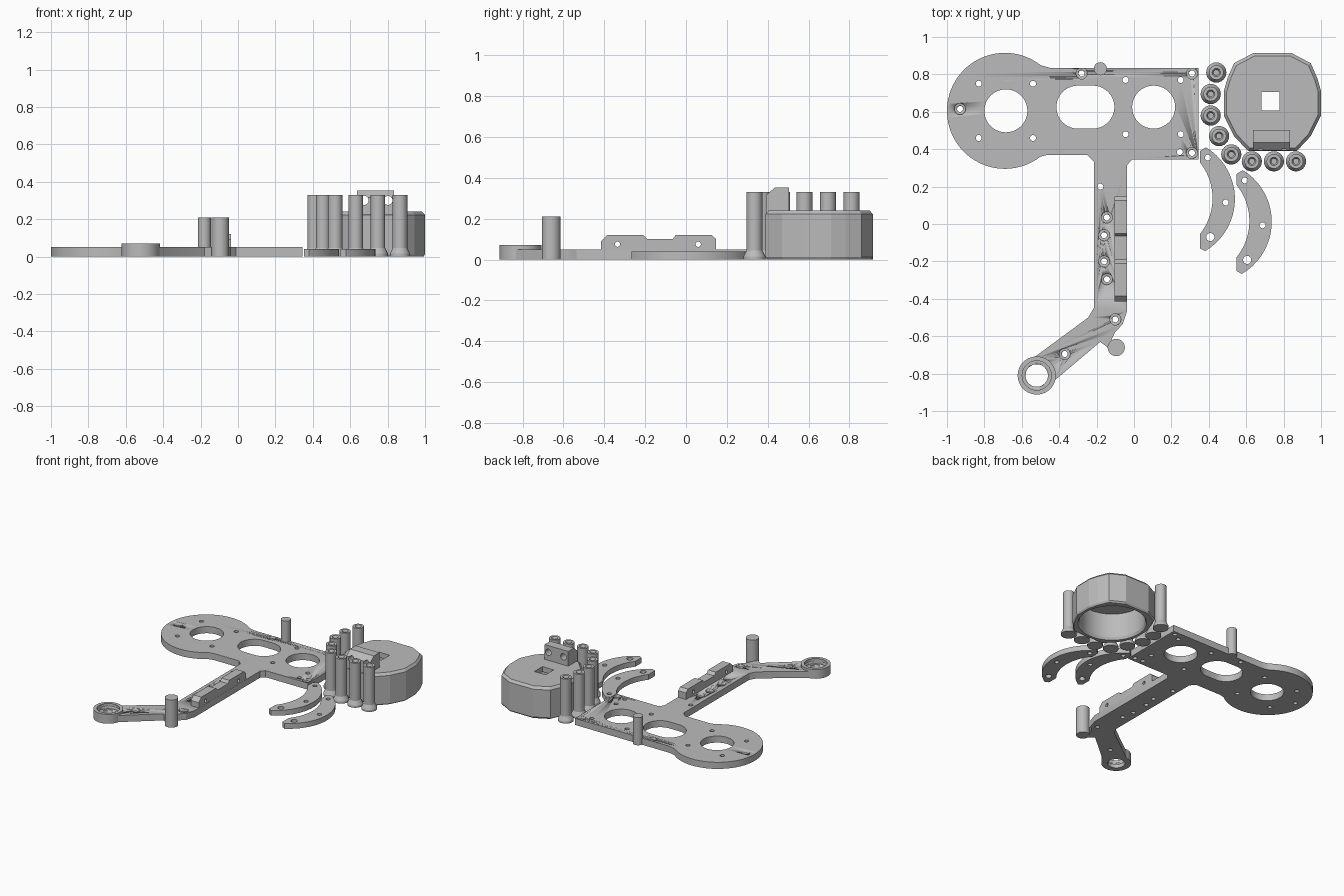
import bpy, bmesh
from math import sin, cos, pi, radians
from mathutils import Matrix, Vector

if "Cube" in bpy.data.objects:
    bpy.data.objects.remove(bpy.data.objects["Cube"])

grey = bpy.data.materials.new("plain grey")
grey.use_nodes = True
GREY = (0.5, 0.5, 0.5, 1)
grey.diffuse_color = GREY
grey.node_tree.nodes["Principled BSDF"].inputs["Base Color"].default_value = GREY

# Local profile axes (u, v, depth) mapped to (y, z, x)
SIDEWAYS = Matrix(((0, 0, 1, 0), (1, 0, 0, 0), (0, 1, 0, 0), (0, 0, 0, 1)))


def arc(c, r, a0=0, a1=360, n=32):
    """Points along an arc; a full circle leaves out the repeated end."""
    last = n if a1 - a0 == 360 else n - 1
    return [(c[0] + r * cos(radians(a0 + (a1 - a0) * i / last)),
             c[1] + r * sin(radians(a0 + (a1 - a0) * i / last))) for i in range(n)]


def bow(a, b, sag, n=20):
    """Arc from a to b, bulging by sag to the right of the direction of travel."""
    a, b = Vector(a), Vector(b)
    d = b - a
    half = d.length / 2
    r = (half * half + sag * sag) / (2 * sag)
    side = Vector((d.y, -d.x)).normalized()
    c = (a + b) / 2 + side * (sag - r)
    t0, t1 = a - c, b - c
    sweep = t0.angle_signed(t1)
    return [tuple(c + Matrix.Rotation(-sweep * i / (n - 1), 2) @ t0) for i in range(n)]


def finish(name, bm, smooth=True):
    bmesh.ops.remove_doubles(bm, verts=bm.verts, dist=0.0002)
    bmesh.ops.recalc_face_normals(bm, faces=bm.faces)
    mesh = bpy.data.meshes.new(name)
    bm.to_mesh(mesh)
    bm.free()
    mesh.materials.append(grey)
    ob = bpy.data.objects.new(name, mesh)
    bpy.context.collection.objects.link(ob)
    if smooth:
        bpy.ops.object.select_all(action="DESELECT")
        ob.select_set(True)
        bpy.context.view_layer.objects.active = ob
        bpy.ops.object.shade_smooth_by_angle(angle=radians(25))
    return ob


def prism(name, outline, z0, z1, holes=(), turn=Matrix()):
    """Flat outline with holes, extruded from z0 to z1."""
    curve = bpy.data.curves.new(name, "CURVE")
    curve.dimensions, curve.fill_mode = "2D", "BOTH"
    curve.extrude = (z1 - z0) / 2
    for pts in [outline, *holes]:
        s = curve.splines.new("POLY")
        s.points.add(len(pts) - 1)
        for p, q in zip(s.points, pts):
            p.co = (q[0], q[1], 0, 1)
        s.use_cyclic_u = True
    tmp = bpy.data.objects.new("outline", curve)
    bpy.context.collection.objects.link(tmp)
    mesh = bpy.data.meshes.new_from_object(
        tmp.evaluated_get(bpy.context.evaluated_depsgraph_get()))
    bm = bmesh.new()
    bm.from_mesh(mesh)
    bpy.data.objects.remove(tmp)
    bpy.data.meshes.remove(mesh)
    bpy.data.curves.remove(curve)
    bm.transform(turn @ Matrix.Translation((0, 0, (z0 + z1) / 2)))
    return finish(name, bm)


def loft(name, rings, turn=Matrix(), smooth=True):
    """Skin a stack of (points, z) rings and cap both ends."""
    bm = bmesh.new()
    rows = [[bm.verts.new((x, y, z)) for x, y in pts] for pts, z in rings]
    n = len(rows[0])
    for lo, hi in zip(rows, rows[1:]):
        for i in range(n):
            j = (i + 1) % n
            bm.faces.new((lo[i], lo[j], hi[j], hi[i]))
    bm.faces.new(rows[0])
    bm.faces.new(rows[-1])
    bm.transform(turn)
    return finish(name, bm, smooth)


def lathe(name, c, profile, n=32, turn=Matrix()):
    return loft(name, [(arc(c, r, n=n), z) for r, z in profile], turn)


def cut(ob, cutters):
    for c in cutters:
        m = ob.modifiers.new("cut", "BOOLEAN")
        m.object, m.operation, m.solver = c, "DIFFERENCE", "EXACT"
    mesh = bpy.data.meshes.new_from_object(
        ob.evaluated_get(bpy.context.evaluated_depsgraph_get()))
    ob.modifiers.clear()
    ob.data = mesh
    for c in cutters:
        bpy.data.objects.remove(c)


# Main plate: disc, bridge, stem and angled arm in one outline
DISC, BOSS = (-0.69, 0.605), (-0.52, -0.81)
outline = arc(DISC, 0.31, 52, 308, 56)
outline += [(-0.46, 0.37), (-0.25, 0.37), (-0.215, 0.335), (-0.215, -0.45), (-0.245, -0.5)]
outline += arc(BOSS, 0.09, 110, 335, 30)
outline += [(-0.18, -0.63), (-0.14, -0.66), (-0.1, -0.577), (-0.06, -0.535),
            (-0.037, -0.465), (-0.037, 0.315), (-0.01, 0.345), (0.345, 0.345),
            (0.345, 0.835), (-0.45, 0.835)]
slot = arc((-0.22, 0.625), 0.115, -90, 90, 20) + arc((-0.3, 0.625), 0.115, 90, 270, 20)
small = [(x, y) for x in (-0.83, -0.54) for y in (0.46, 0.75)]
small += [(x, y) for x in (-0.045, 0.25) for y in (0.48, 0.77)]
small += [(0.245, 0.385), (-0.18, 0.2)]
sunk = [(-0.93, 0.615), (-0.28, 0.805), (0.31, 0.805), (0.31, 0.38), (-0.145, 0.035),
        (-0.16, -0.06), (-0.16, -0.2), (-0.145, -0.295), (-0.1, -0.51), (-0.37, -0.695)]
holes = [arc((-0.685, 0.605), 0.115, n=40), slot, arc((0.105, 0.625), 0.115, n=40),
         arc(BOSS, 0.06)]
holes += [arc(p, 0.016, n=16) for p in small + sunk]
plate = prism("main_plate", outline, 0, 0.05, holes)
cut(plate, [lathe("counterbore", p, [(0.03, 0.03), (0.03, 0.1)], 20) for p in sunk]
    + [lathe("counterbore", BOSS, [(0.078, 0.03), (0.078, 0.1)])])

# Ring at the arm end, with a stepped bore
ring = prism("arm_ring", arc(BOSS, 0.102, n=48), 0, 0.07, [arc(BOSS, 0.06)])
cut(ring, [lathe("counterbore", BOSS, [(0.078, 0.03), (0.078, 0.1)])])

# Two upright posts
lathe("arm_post", (-0.095, -0.66), [(0.046, 0), (0.046, 0.21)])
lathe("bridge_post", (-0.18, 0.83), [(0.035, 0), (0.035, 0.21)])

# Notched rail on the stem
rail = [(-0.415, 0.04), (-0.415, 0.09), (-0.385, 0.12), (-0.21, 0.12), (-0.19, 0.1),
        (-0.065, 0.1), (-0.05, 0.12), (0.125, 0.12), (0.148, 0.1), (0.148, 0.04)]
prism("stem_rail", rail, -0.104, -0.038,
      [arc((y, 0.075), 0.013, n=16) for y in (-0.335, 0.06)], SIDEWAYS)

# Two matching curved links
for name, dx, dy in (("inner_link", 0, 0), ("outer_link", 0.197, -0.122)):
    shape = bow((0.38, -0.145), (0.385, 0.41), 0.157)
    shape += [(0.352, 0.39)] + bow((0.352, 0.33), (0.352, -0.055), -0.068) + [(0.352, -0.13)]
    spots = [arc((0.395, 0.355), 0.016, n=16), arc((0.49, 0.115), 0.016, n=16),
             arc((0.408, -0.07), 0.022, n=16)]
    prism(name, shape, 0, 0.04, spots, Matrix.Translation((dx, dy, 0)))

# Eight standoffs with flared feet and blind holes
stand = [(0.054, 0), (0.054, 0.015), (0.039, 0.045), (0.039, 0.33),
         (0.022, 0.33), (0.014, 0.315), (0.014, 0.2)]
for i, p in enumerate([(0.44, 0.81), (0.41, 0.695), (0.41, 0.58), (0.455, 0.47),
                       (0.52, 0.372), (0.63, 0.335), (0.748, 0.335), (0.866, 0.335)]):
    lathe(f"standoff_{i + 1}", p, stand, 24)

# Faceted cup, open underneath, with a square opening on top
C = Vector((0.74, 0.65))
half = [(0.1, 0.265), (0.205, 0.21), (0.24, 0.13), (0.26, 0.06), (0.26, -0.07),
        (0.205, -0.18), (0.13, -0.26)]
facets = half + [(-x, y) for x, y in reversed(half)]


def cup_ring(k):
    return [(C.x + x * k, C.y + y * k) for x, y in facets]


cup = loft("cup", [(cup_ring(0.97), 0), (cup_ring(1), 0.012), (cup_ring(1), 0.222),
                   (cup_ring(0.94), 0.24)], smooth=False)
square = [(0.683, 0.608), (0.777, 0.608), (0.777, 0.705), (0.683, 0.705)]
cut(cup, [lathe("cavity", C, [(0.24, -0.01), (0.225, 0.02), (0.225, 0.2)], 64),
          loft("opening", [(square, 0.1), (square, 0.3)])])

# Bored mounting block on the cup
block = prism("cup_block", [(0.392, 0.225), (0.392, 0.315), (0.435, 0.352), (0.503, 0.352),
                            (0.503, 0.225)], 0.635, 0.833, turn=SIDEWAYS)
upright = Matrix.Rotation(pi / 2, 4, "X")
cut(block, [lathe("bore", (x, 0.3), [(0.024, -0.6), (0.024, -0.3)], 20, upright)
            for x in (0.675, 0.802)])
